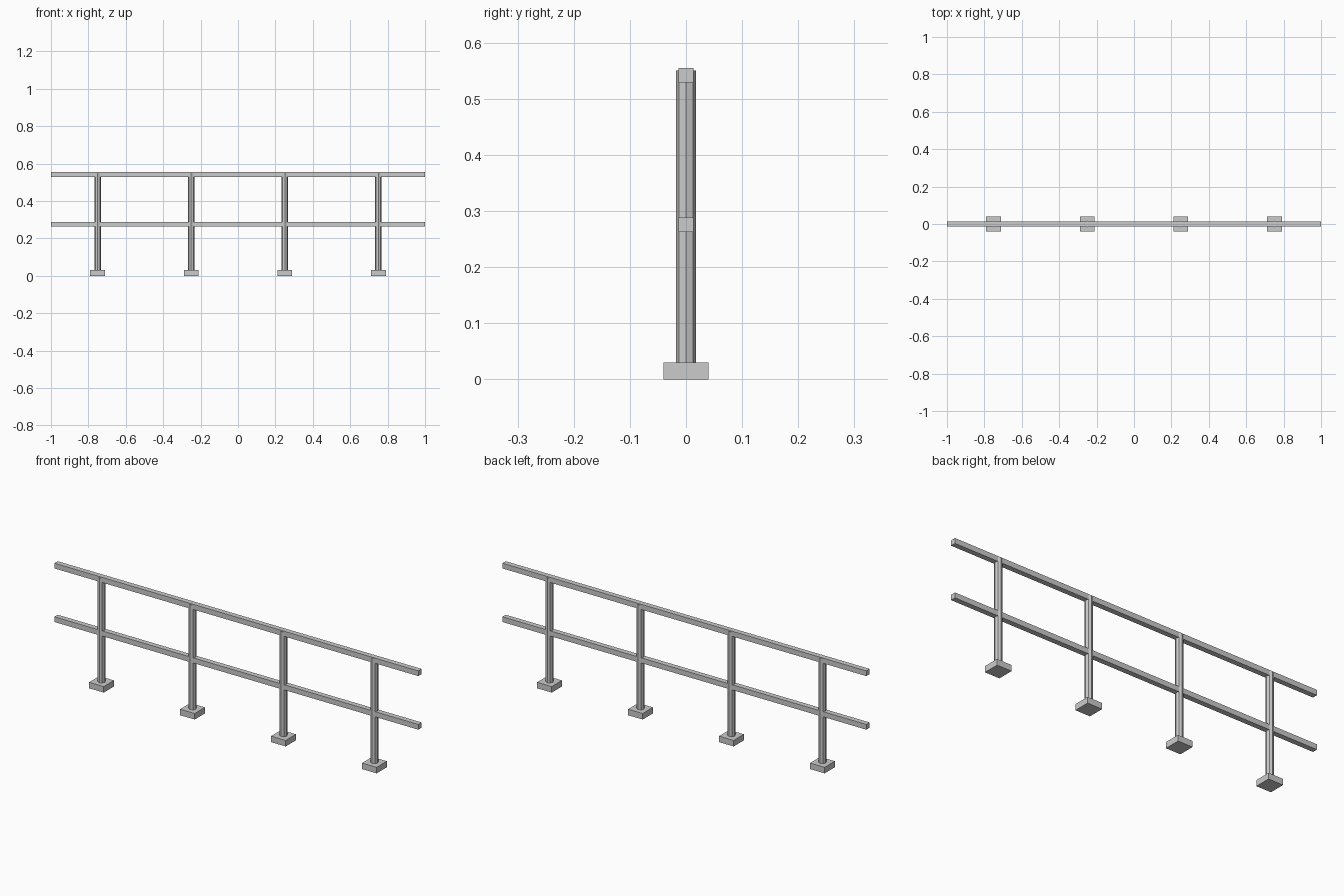
import bpy

if "Cube" in bpy.data.objects:
    bpy.data.objects.remove(bpy.data.objects["Cube"])

def box(name, center, size):
    bpy.ops.mesh.primitive_cube_add(size=1, location=center)
    ob = bpy.context.object
    ob.name = name
    ob.scale = size
    bpy.ops.object.transform_apply(location=False, rotation=False, scale=True)
    return ob

# Horizontal rails
RAIL = 0.026
box("top_rail", (0, 0, 0.542), (2.0, RAIL, RAIL))
box("middle_rail", (0, 0, 0.276), (2.0, RAIL, RAIL))

# Four octagonal posts, each on a square foot
FOOT_H, POST_TOP = 0.03, 0.551
for i in range(4):
    x = -0.75 + 0.5 * i
    box(f"foot_{i + 1}", (x, 0, FOOT_H / 2), (0.08, 0.08, FOOT_H))
    bpy.ops.mesh.primitive_cylinder_add(
        vertices=8, radius=0.0178, depth=POST_TOP - FOOT_H,
        location=(x, 0, (POST_TOP + FOOT_H) / 2))
    bpy.context.object.name = f"post_{i + 1}"
